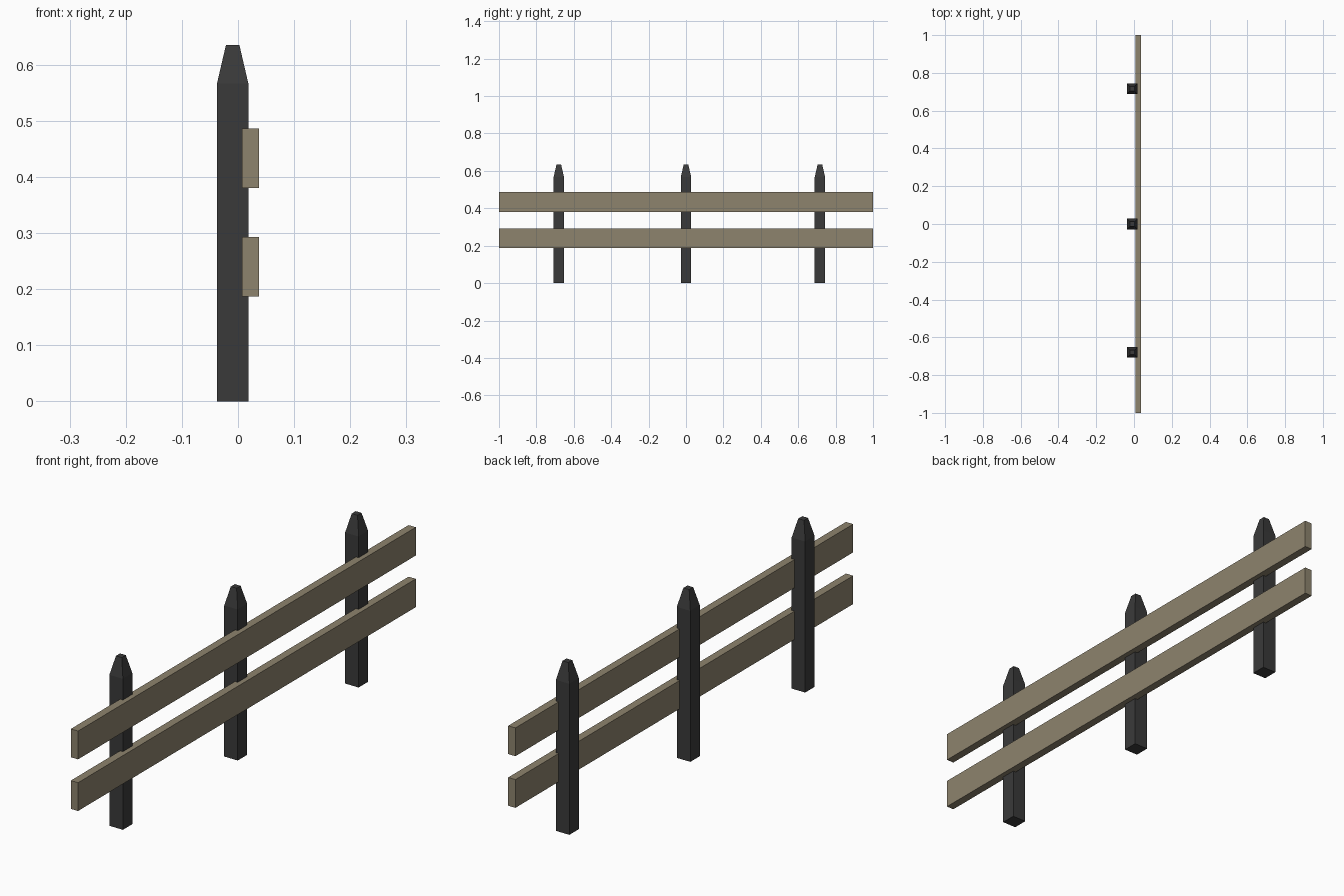
import bpy, bmesh
from mathutils import Matrix, Vector

if "Cube" in bpy.data.objects:
    bpy.data.objects.remove(bpy.data.objects["Cube"])


def material(name, color):
    mat = bpy.data.materials.new(name)
    mat.diffuse_color = (*color, 1)
    mat.use_nodes = True
    mat.node_tree.nodes["Principled BSDF"].inputs["Base Color"].default_value = mat.diffuse_color
    return mat


def add_object(name, bm, mat, location):
    mesh = bpy.data.meshes.new(name)
    bm.to_mesh(mesh)
    bm.free()
    mesh.materials.append(mat)
    obj = bpy.data.objects.new(name, mesh)
    obj.location = location
    bpy.context.collection.objects.link(obj)
    return obj


def box(size, center):
    bm = bmesh.new()
    bmesh.ops.create_cube(bm, size=1, matrix=Matrix.LocRotScale(
        Vector(center), None, Vector(size)))
    return bm


wood = material("weathered_wood", (0.27, 0.23, 0.155))
dark = material("dark_post", (0.042, 0.042, 0.042))

POST_W, SHOULDER, TOP, TIP_W = 0.056, 0.566, 0.635, 0.024

# Square posts with a tapered, flat-topped tip
for label, y in (("left", -0.68), ("middle", 0.0), ("right", 0.716)):
    bm = box((POST_W, POST_W, SHOULDER), (0, 0, SHOULDER / 2))
    bm.normal_update()
    cap = max(bm.faces, key=lambda f: f.calc_center_median().z)
    tip = bmesh.ops.extrude_discrete_faces(bm, faces=[cap])["faces"][0]
    for v in tip.verts:
        v.co = (v.co.x * TIP_W / POST_W, v.co.y * TIP_W / POST_W, TOP)
    add_object(f"{label}_post", bm, dark, (-0.0095, y, 0))

# Long rails sunk slightly into the posts
for label, z in (("lower", 0.24), ("upper", 0.4335)):
    add_object(f"{label}_rail", box((0.03, 2.0, 0.106), (0, 0, 0)),
               wood, (0.022, 0, z))
